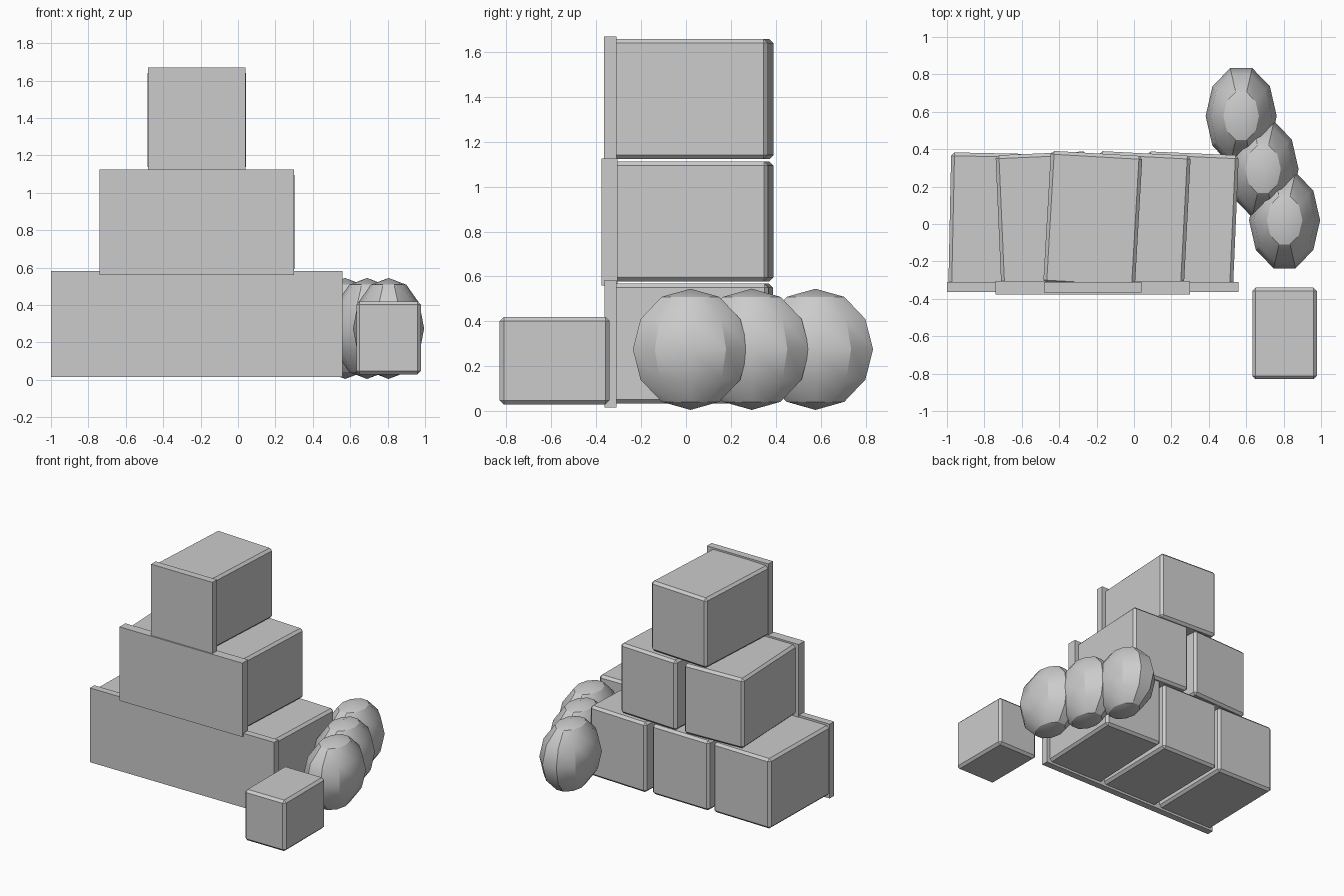
import bpy, bmesh, math
from mathutils import Matrix

if "Cube" in bpy.data.objects:
    bpy.data.objects.remove(bpy.data.objects["Cube"])

grey = bpy.data.materials.new("plain grey")
grey.diffuse_color = (0.6, 0.6, 0.6, 1)
grey.use_nodes = True
grey.node_tree.nodes["Principled BSDF"].inputs["Base Color"].default_value = grey.diffuse_color


def add_object(name, bm):
    mesh = bpy.data.meshes.new(name)
    bmesh.ops.recalc_face_normals(bm, faces=bm.faces)
    bm.to_mesh(mesh)
    bm.free()
    mesh.materials.append(grey)
    obj = bpy.data.objects.new(name, mesh)
    bpy.context.collection.objects.link(obj)
    return obj


def box(name, center, size, turn=0.0, bevel=0.0):
    bm = bmesh.new()
    bmesh.ops.create_cube(bm, size=1)
    bmesh.ops.scale(bm, vec=size, verts=bm.verts)
    if bevel:
        bmesh.ops.bevel(bm, geom=bm.edges[:], offset=bevel, segments=1,
                        affect='EDGES')
    obj = add_object(name, bm)
    obj.location = center
    obj.rotation_euler.z = math.radians(turn)
    return obj


def sack(name, center, radii, sides=10, rings=6):
    # half-circle profile spun round z, squashed to an egg shape
    bm = bmesh.new()
    pts = [bm.verts.new((math.sin(math.pi * i / rings), 0,
                         math.cos(math.pi * i / rings)))
           for i in range(rings + 1)]
    edges = [bm.edges.new(pair) for pair in zip(pts, pts[1:])]
    bmesh.ops.spin(bm, geom=pts + edges, cent=(0, 0, 0), axis=(0, 0, 1),
                   angle=2 * math.pi, steps=sides)
    bmesh.ops.remove_doubles(bm, verts=bm.verts, dist=1e-4)
    bmesh.ops.scale(bm, vec=radii, verts=bm.verts)
    obj = add_object(name, bm)
    obj.location = center
    bpy.ops.object.select_all(action='DESELECT')
    bpy.context.view_layer.objects.active = obj
    obj.select_set(True)
    bpy.ops.object.shade_smooth_by_angle(angle=math.radians(30))


# stacked crates, each row with its slightly different turns
rows = [(-0.74, (-1.2, -1.0, -2.5)), (-0.48, (2.5, -3.0)), (-0.22, (-3.3,))]
for r, (x0, turns) in enumerate(rows):
    for i, turn in enumerate(turns):
        box(f"crate_{r + 1}_{i + 1}", (x0 + 0.52 * i, 0.023, 0.30 + 0.545 * r),
            (0.49, 0.71, 0.535), turn, 0.018)

# flat front panel across each row: x range, y range, z range
panels = [(-1.0, 0.56, -0.363, -0.31, 0.015, 0.583),
          (-0.74, 0.30, -0.376, -0.306, 0.56, 1.125),
          (-0.48, 0.04, -0.366, -0.31, 1.12, 1.67)]
for i, (x0, x1, y0, y1, z0, z1) in enumerate(panels):
    box(f"front_panel_{i + 1}",
        ((x0 + x1) / 2, (y0 + y1) / 2, (z0 + z1) / 2),
        (x1 - x0, y1 - y0, z1 - z0))

# row of three sacks beside the stack
for i, (x, y) in enumerate([(0.805, 0.02), (0.69, 0.293), (0.573, 0.577)]):
    sack(f"sack_{i + 1}", (x, y, 0.275), (0.19, 0.27, 0.27))

# small loose box in front
box("small_box", (0.805, -0.585, 0.225), (0.345, 0.49, 0.39), 0, 0.018)
